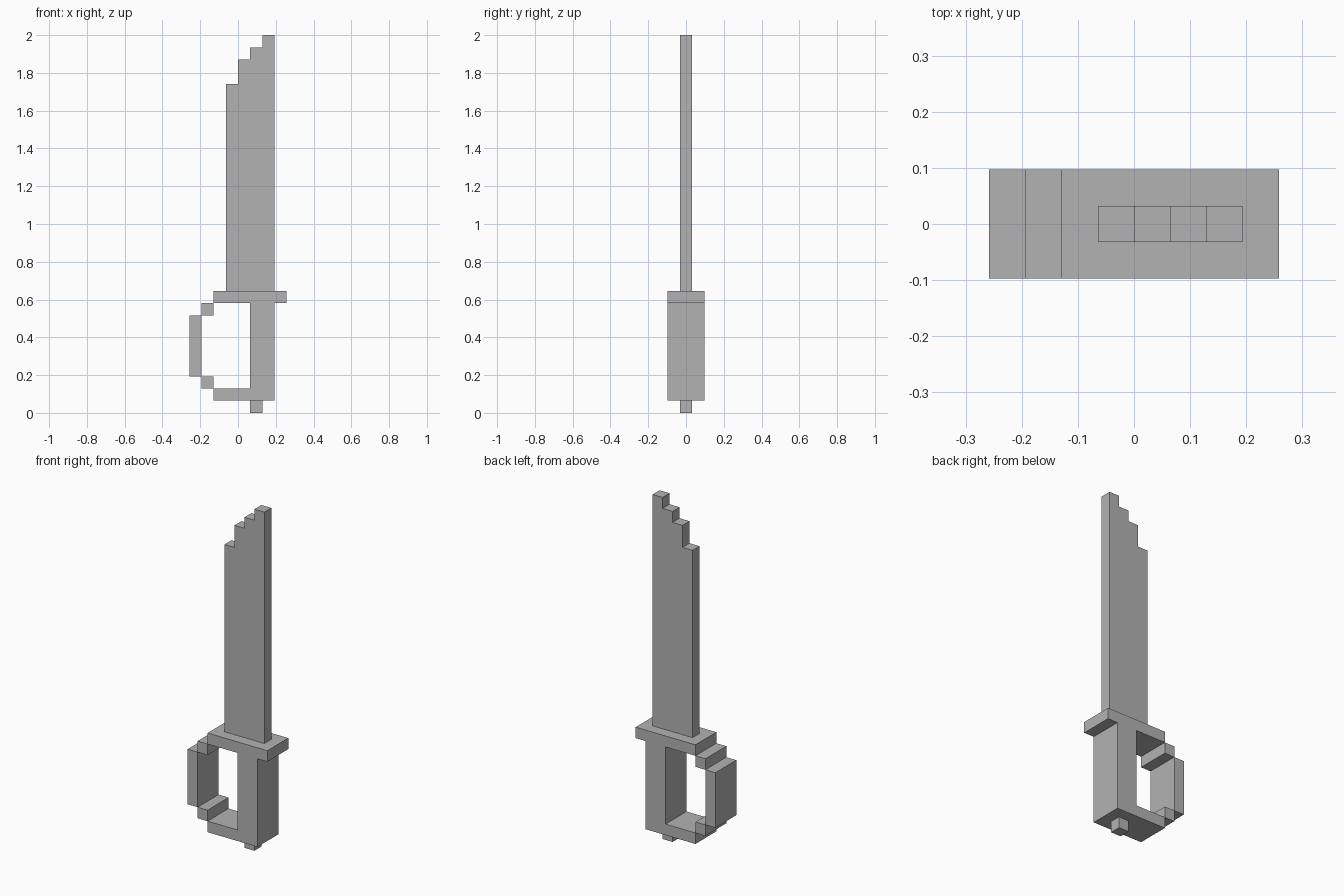
import bpy
import bmesh

cube = bpy.data.objects.get("Cube")
if cube:
    bpy.data.objects.remove(cube, do_unlink=True)

U = 2 / 31          # one block of the stepped grid
THIN, WIDE = 1, 3   # depths in blocks

grey = bpy.data.materials.new("plain grey")
grey.use_nodes = True
colour = (0.45, 0.45, 0.45, 1)
grey.diffuse_color = colour
grey.node_tree.nodes["Principled BSDF"].inputs["Base Color"].default_value = colour


def slab(name, outline, depth):
    """Extrude an (x, z) outline, given in blocks, centred on y = 0."""
    bm = bmesh.new()
    face = bm.faces.new([bm.verts.new((x * U, -depth * U / 2, z * U)) for x, z in outline])
    moved = bmesh.ops.extrude_face_region(bm, geom=[face])["geom"]
    verts = [v for v in moved if isinstance(v, bmesh.types.BMVert)]
    bmesh.ops.translate(bm, verts=verts, vec=(0, depth * U, 0))
    bmesh.ops.recalc_face_normals(bm, faces=bm.faces)
    mesh = bpy.data.meshes.new(name)
    bm.to_mesh(mesh)
    bm.free()
    mesh.materials.append(grey)
    obj = bpy.data.objects.new(name, mesh)
    bpy.context.collection.objects.link(obj)
    return obj


def block(name, x0, x1, z0, z1, depth):
    return slab(name, [(x0, z0), (x1, z0), (x1, z1), (x0, z1)], depth)


# Blade with a stepped tip, one step per column
outline = [(3, 10), (-1, 10)]
for column, top in enumerate((27, 29, 30, 31)):
    outline += [(column - 1, top), (column, top)]
slab("blade", outline, THIN)

# Cross guard
block("cross_guard", -2, 4, 9, 10, WIDE)

# Grip with the foot of the hand guard
slab("grip", [(-2, 1), (3, 1), (3, 9), (1, 9), (1, 2), (-2, 2)], WIDE)

# Stepped hand guard
block("hand_guard_bar", -4, -3, 3, 8, WIDE)
for name, z in (("hand_guard_lower_corner", 2), ("hand_guard_upper_corner", 8)):
    block(name, -3, -2, z, z + 1, WIDE)

# Pommel peg
block("pommel_peg", 1, 2, 0, 1, THIN)
